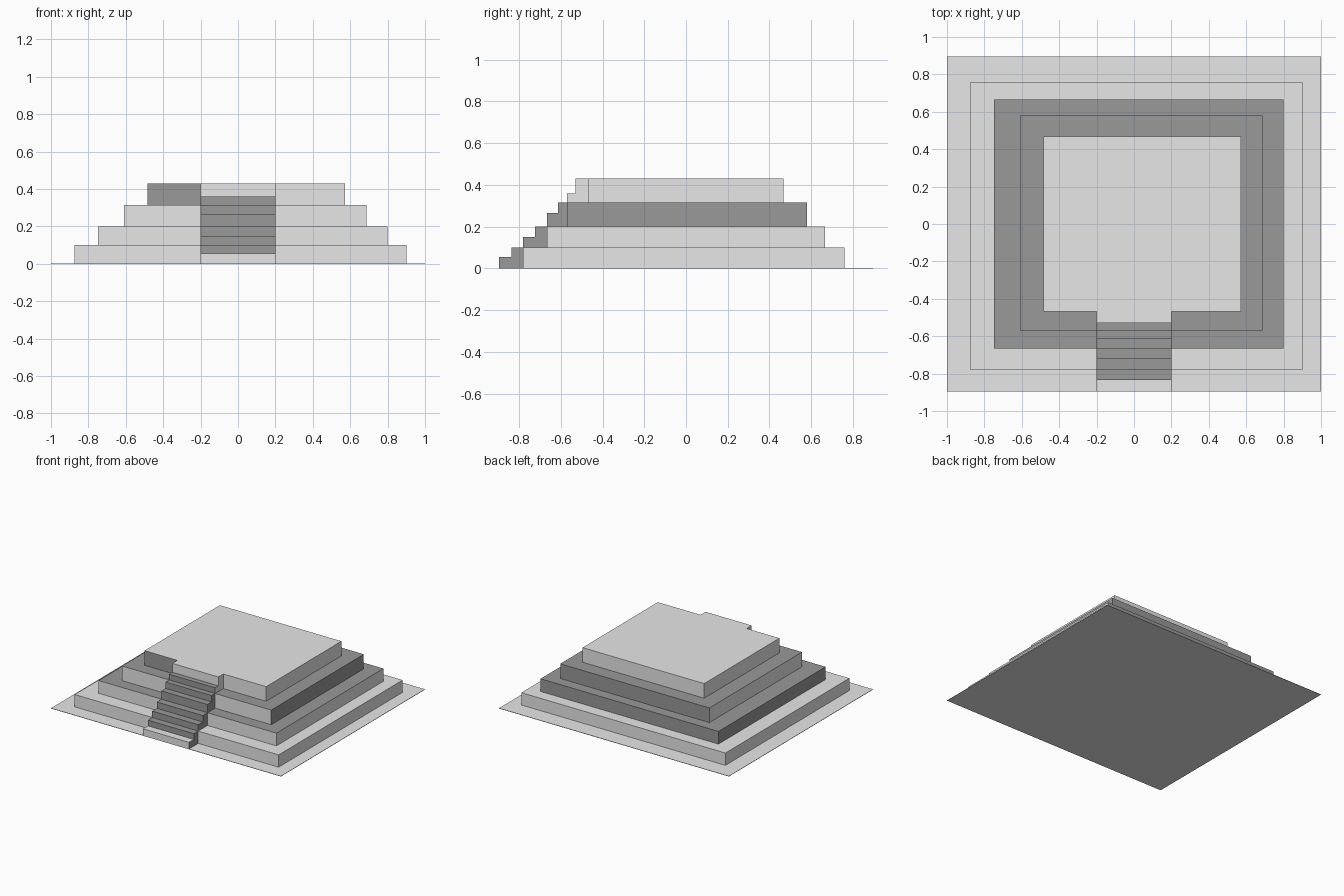
import bpy, bmesh

if "Cube" in bpy.data.objects:
    bpy.data.objects.remove(bpy.data.objects["Cube"])


def make_material(name, value):
    mat = bpy.data.materials.new(name)
    mat.diffuse_color = (value, value, value, 1)
    mat.use_nodes = True
    mat.node_tree.nodes["Principled BSDF"].inputs["Base Color"].default_value = mat.diffuse_color
    return mat


materials = [make_material("pale grey stone", 0.8),
             make_material("dark grey stone", 0.32)]


def facing(face):
    """Plain name of the direction a face looks in."""
    n = face.normal
    if abs(n.z) > 0.5:
        return "up" if n.z > 0 else "down"
    if abs(n.y) > 0.5:
        return "back" if n.y > 0 else "front"
    return "right" if n.x > 0 else "left"


def finish(name, bm, is_dark):
    bmesh.ops.recalc_face_normals(bm, faces=bm.faces[:])
    bm.normal_update()
    for f in bm.faces:
        f.material_index = int(is_dark(facing(f), f.calc_center_median()))
    mesh = bpy.data.meshes.new(name)
    bm.to_mesh(mesh)
    bm.free()
    for mat in materials:
        mesh.materials.append(mat)
    obj = bpy.data.objects.new(name, mesh)
    bpy.context.collection.objects.link(obj)


# Stepped body: one closed skin lofted through rectangular rings
# each tier: x min, x max, y min, y max, top height
PLINTH = 0.003
tiers = [(-1.0, 1.0, -0.895, 0.895, PLINTH),
         (-0.875, 0.90, -0.78, 0.76, 0.10),
         (-0.748, 0.80, -0.665, 0.665, 0.20),
         (-0.61, 0.688, -0.57, 0.58, 0.315),
         (-0.485, 0.573, -0.468, 0.467, 0.43)]
# directions in which each tier is dark
dark_sides = [(), (), ("up", "back", "left"), ("up", "back", "right"), ()]


def body_dark(side, c):
    tier = next(i for i, t in enumerate(tiers) if c.z < t[4] + 0.001)
    if tier == 4 and side == "front":
        return c.x < -0.2
    return side in dark_sides[tier]


bm = bmesh.new()
rings = []
floor = 0.0
for x0, x1, y0, y1, top in tiers:
    for z in (floor, top):
        rings.append([bm.verts.new((x, y, z))
                      for x, y in ((x0, y0), (x1, y0), (x1, y1), (x0, y1))])
    floor = top
for low, high in zip(rings, rings[1:]):
    for i in range(4):
        j = (i + 1) % 4
        bm.faces.new((low[i], low[j], high[j], high[i]))
bm.faces.new(rings[0])
bm.faces.new(rings[-1])

# split the top tier's front at the stairway's left edge for its dark panel
bm.faces.ensure_lookup_table()
panel = bm.faces[-6]
bmesh.ops.bisect_plane(bm, geom=[panel, *panel.edges, *panel.verts],
                       plane_co=(-0.2, 0, 0), plane_no=(1, 0, 0))
finish("stepped_body", bm, body_dark)


# Front stairway: two steps against the front of every tier
def stair_dark(side, c):
    if side in ("left", "right"):
        return c.z < 0.31                # flanks, except the top pair
    if side == "up":
        return 0.06 < c.z < 0.40         # all but lowest and top treads
    return side == "front" and 0.055 < c.z < 0.36


# each pair: front of lower step, front of upper step, lower step height
pairs = [(-0.895, -0.835, 0.055), (-0.78, -0.723, 0.15),
         (-0.665, -0.613, 0.265), (-0.57, -0.53, 0.36)]
for n, (front, middle, height) in enumerate(pairs):
    floor = tiers[n][4] if n else 0.0
    back, top = tiers[n + 1][2], tiers[n + 1][4]
    outline = [(front, floor), (back, floor), (back, top),
               (middle, top), (middle, height), (front, height)]
    bm = bmesh.new()
    side = bm.faces.new([bm.verts.new((-0.2, y, z)) for y, z in outline])
    ext = bmesh.ops.extrude_face_region(bm, geom=[side], use_keep_orig=True)
    bmesh.ops.translate(bm, vec=(0.4, 0, 0), verts=[
        v for v in ext["geom"] if isinstance(v, bmesh.types.BMVert)])
    finish(f"stair_steps_{n + 1}", bm, stair_dark)
